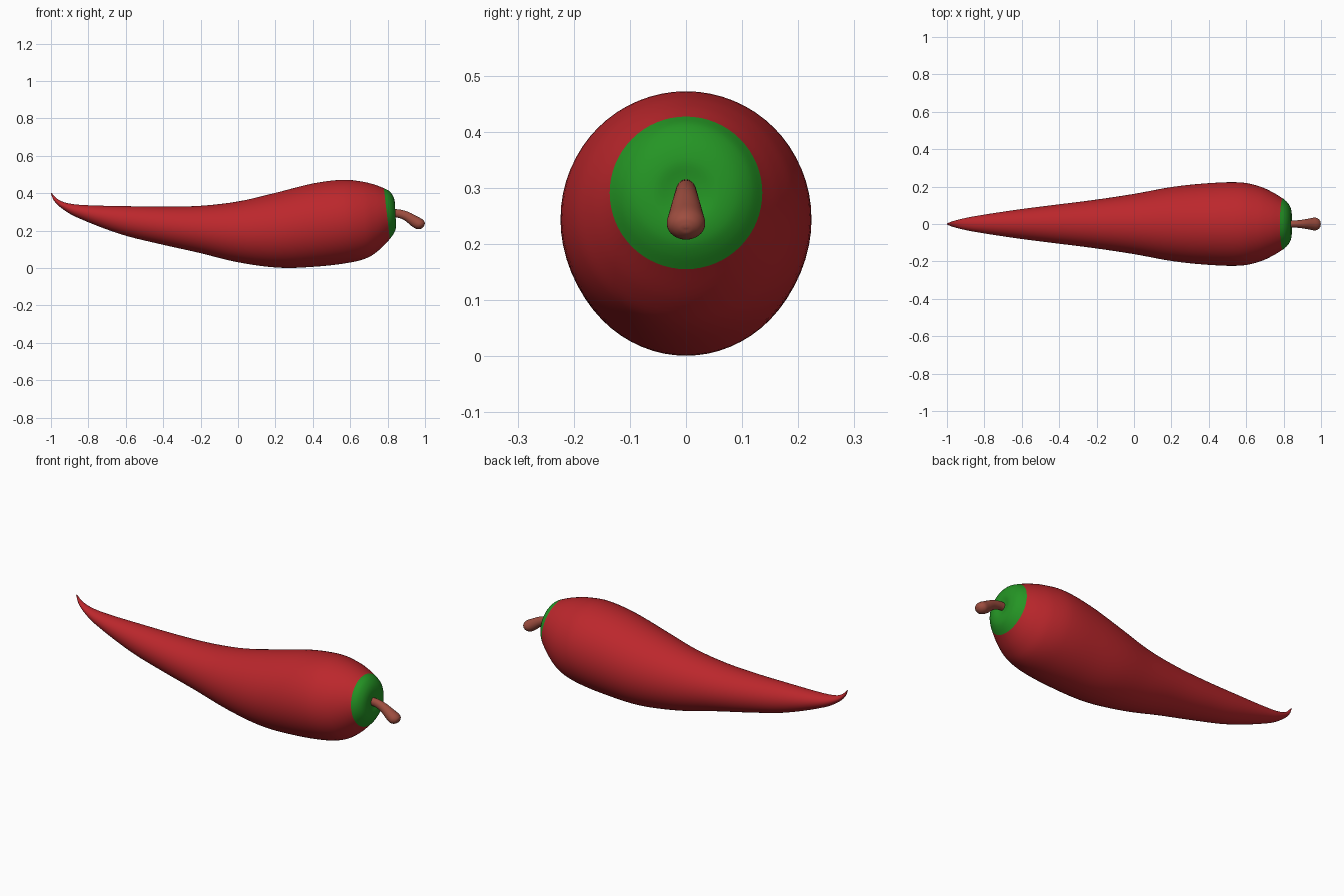
import bpy, bmesh, math
from mathutils import Vector


def material(name, rgb):
    m = bpy.data.materials.new(name)
    m.diffuse_color = (*rgb, 1)
    return m


def spline(rows, steps):
    # Catmull-Rom interpolation through rows of numbers
    out = []
    for i in range(len(rows) - 1):
        p0, p1 = rows[max(i - 1, 0)], rows[i]
        p2, p3 = rows[i + 1], rows[min(i + 2, len(rows) - 1)]
        # chord-aware tangents keep unevenly spaced rows smooth
        d0 = math.dist(p0, p1) or math.dist(p1, p2)
        d1 = math.dist(p1, p2)
        d2 = math.dist(p2, p3) or d1
        for s in range(steps):
            t = s / steps
            row = []
            for a, b, c, d in zip(p0, p1, p2, p3):
                m1 = (c - a) / (d0 + d1) * d1
                m2 = (d - b) / (d1 + d2) * d1
                row.append((2*t**3 - 3*t**2 + 1) * b + (t**3 - 2*t**2 + t) * m1
                           + (3*t**2 - 2*t**3) * c + (t**3 - t**2) * m2)
            out.append(row)
    out.append(rows[-1])
    return out


def loft(name, rows, mat, steps=5, sides=64, close_start=True, close_end=True):
    # each row: top x, top z, bottom x, bottom z, half width in y
    bm = bmesh.new()
    rings = []
    for xt, zt, xb, zb, w in spline(rows, steps):
        mid = Vector(((xt + xb) / 2, 0, (zt + zb) / 2))
        up = Vector(((xt - xb) / 2, 0, (zt - zb) / 2))
        rings.append([bm.verts.new(mid + up * math.cos(a) + Vector((0, w * math.sin(a), 0)))
                      for a in (2 * math.pi * k / sides for k in range(sides))])
    for r, q in zip(rings, rings[1:]):
        for k in range(sides):
            j = (k + 1) % sides
            bm.faces.new((r[k], r[j], q[j], q[k]))
    if close_start:
        bm.faces.new(rings[0])
    if close_end:
        bm.faces.new(rings[-1])
    bmesh.ops.recalc_face_normals(bm, faces=bm.faces)
    for f in bm.faces:
        f.smooth = True
    me = bpy.data.meshes.new(name)
    bm.to_mesh(me)
    bm.free()
    me.materials.append(mat)
    ob = bpy.data.objects.new(name, me)
    bpy.context.collection.objects.link(ob)
    return ob


red = material("red skin", (0.50, 0.02, 0.025))
green = material("green cap", (0.018, 0.30, 0.018))
brown = material("brown stem", (0.34, 0.075, 0.05))

# Pepper body, tip to shoulder
rim = (0.78, 0.427, 0.812, 0.155, 0.136)
loft("pepper_body", [
    (-0.997, 0.402, -1.0, 0.398, 0.003),
    (-0.968, 0.371, -0.985, 0.362, 0.012),
    (-0.92, 0.349, -0.95, 0.325, 0.024),
    (-0.83, 0.337, -0.87, 0.275, 0.042),
    (-0.6, 0.331, -0.63, 0.182, 0.078),
    (-0.4, 0.328, -0.42, 0.129, 0.104),
    (-0.2, 0.333, -0.21, 0.082, 0.130),
    (0.0, 0.356, 0.0, 0.031, 0.161),
    (0.2, 0.402, 0.22, 0.002, 0.199),
    (0.4, 0.452, 0.42, 0.008, 0.219),
    (0.56, 0.472, 0.59, 0.028, 0.222),
    (0.66, 0.463, 0.69, 0.054, 0.200),
    (0.73, 0.446, 0.755, 0.097, 0.169),
    rim], red, close_end=False)

# Green cap with a slight dimple
loft("green_cap", [
    rim,
    (0.808, 0.412, 0.83, 0.180, 0.116),
    (0.829, 0.385, 0.842, 0.205, 0.090),
    (0.839, 0.350, 0.845, 0.235, 0.058),
    (0.836, 0.318, 0.838, 0.265, 0.027),
    (0.834, 0.293, 0.834, 0.291, 0.001)], green, close_start=False)

# Bent stem, thicker and rounded at the free end
loft("stem", [
    (0.825, 0.315, 0.815, 0.272, 0.018),
    (0.865, 0.313, 0.852, 0.270, 0.019),
    (0.911, 0.300, 0.891, 0.255, 0.023),
    (0.960, 0.275, 0.930, 0.223, 0.031),
    (0.985, 0.261, 0.955, 0.209, 0.034),
    (0.997, 0.248, 0.974, 0.209, 0.026),
    (0.9985, 0.236, 0.990, 0.218, 0.012),
    (0.997, 0.229, 0.995, 0.226, 0.002)], brown, steps=4, sides=32)
